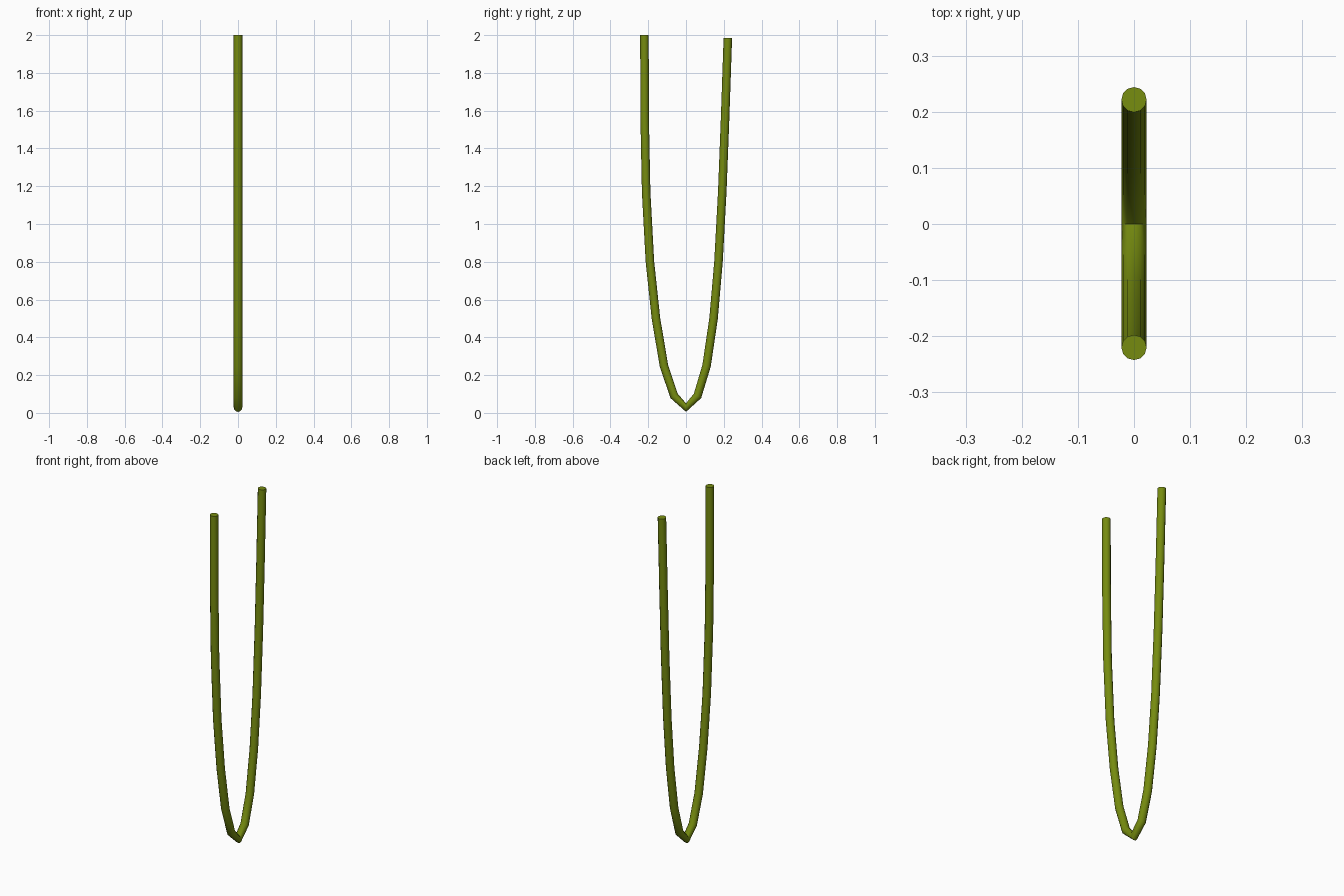
import bpy

if "Cube" in bpy.data.objects:
    bpy.data.objects.remove(bpy.data.objects["Cube"])

# Centre line of the bent rod in the YZ plane, left leg top to right leg top
path = [(-0.220, 2.0), (-0.219, 1.57), (-0.211, 1.17), (-0.191, 0.80),
        (-0.159, 0.50), (-0.117, 0.25), (-0.063, 0.09), (0.0, 0.028),
        (0.061, 0.09), (0.109, 0.25), (0.146, 0.50), (0.172, 0.80),
        (0.192, 1.17), (0.207, 1.56), (0.2215, 1.985)]

# Round rod swept along the path
curve = bpy.data.curves.new("bent_rod", "CURVE")
curve.dimensions = "3D"
curve.bevel_depth = 0.0225
curve.bevel_resolution = 4
curve.use_fill_caps = True
spline = curve.splines.new("POLY")
spline.points.add(len(path) - 1)
for point, (y, z) in zip(spline.points, path):
    point.co = (0, y, z, 1)
rod = bpy.data.objects.new("bent_rod", curve)
bpy.context.collection.objects.link(rod)

# Mesh with soft sides and crisp end caps
bpy.context.view_layer.objects.active = rod
rod.select_set(True)
bpy.ops.object.convert(target="MESH")
rod = bpy.context.object
bpy.ops.object.shade_smooth_by_angle(angle=0.7)

# Olive green
mat = bpy.data.materials.new("olive_green")
mat.diffuse_color = (0.18, 0.26, 0.005, 1)
mat.use_nodes = True
mat.node_tree.nodes["Principled BSDF"].inputs["Base Color"].default_value = mat.diffuse_color
rod.data.materials.clear()
rod.data.materials.append(mat)
